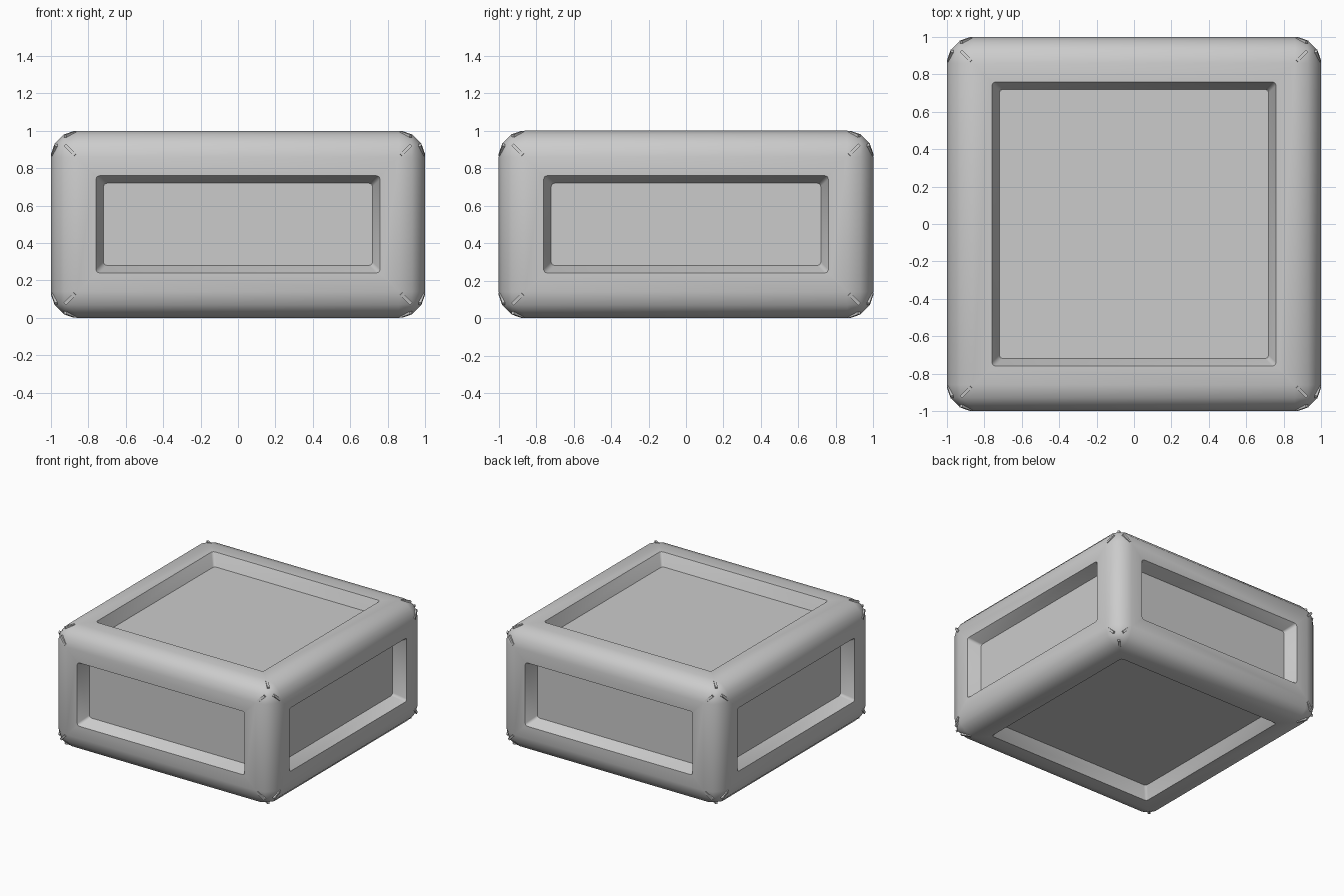
import bpy
import bmesh
from itertools import product
from mathutils import Matrix, Vector

if "Cube" in bpy.data.objects:
    bpy.data.objects.remove(bpy.data.objects["Cube"], do_unlink=True)

HALF = Vector((1, 1, 0.5))
RADIUS = 0.14

grey = bpy.data.materials.new("light grey")
grey.use_nodes = True
grey.diffuse_color = (0.6, 0.6, 0.6, 1)
grey.node_tree.nodes["Principled BSDF"].inputs["Base Color"].default_value = (0.6, 0.6, 0.6, 1)


def add_object(name, bm, smooth_angle=None):
    bmesh.ops.recalc_face_normals(bm, faces=bm.faces[:])
    mesh = bpy.data.meshes.new(name)
    bm.to_mesh(mesh)
    bm.free()
    mesh.materials.append(grey)
    obj = bpy.data.objects.new(name, mesh)
    obj.location.z = HALF.z
    bpy.context.collection.objects.link(obj)
    if smooth_angle:
        bpy.ops.object.select_all(action='DESELECT')
        obj.select_set(True)
        bpy.context.view_layer.objects.active = obj
        bpy.ops.object.shade_smooth_by_angle(angle=smooth_angle)
    return obj


# Rounded block with a recessed panel in each side
bm = bmesh.new()
bmesh.ops.create_cube(bm, size=2)
bmesh.ops.scale(bm, vec=HALF, verts=bm.verts[:])
bmesh.ops.bevel(bm, geom=bm.edges[:], offset=RADIUS, segments=3, profile=0.5,
                affect='EDGES', clamp_overlap=True)
panels = sorted(bm.faces, key=lambda f: f.calc_area())[-6:]
bmesh.ops.inset_individual(bm, faces=panels, thickness=0.1, use_even_offset=True)
walls = bmesh.ops.inset_individual(bm, faces=panels, thickness=0.04, depth=-0.1,
                                   use_even_offset=True)["faces"]
# Slightly rounded recess corners
wall_set = set(walls)
corners = [e for e in bm.edges if all(f in wall_set for f in e.link_faces)]
bmesh.ops.bevel(bm, geom=corners, offset=0.018, segments=2, profile=0.5, affect='EDGES')
add_object("block", bm, 0.7)

# Small diagonal ribs, one on each face at every rounded corner
bm = bmesh.new()
for signs in product((-1, 1), repeat=3):
    for axis in range(3):
        normal = Vector((0, 0, 0))
        normal[axis] = signs[axis]
        outward = Vector(signs) - normal
        along = (outward.normalized() - normal * 0.25).normalized()
        side = normal.cross(along).normalized()
        up = along.cross(side)
        centre = Vector([s * h for s, h in zip(signs, HALF)]) - outward * 0.103 - normal * 0.02
        basis = Matrix((along, side, up)).transposed().to_4x4()
        size = Matrix.Diagonal((0.078, 0.018, 0.02, 1))
        bmesh.ops.create_cube(bm, size=1, matrix=Matrix.Translation(centre) @ basis @ size)
add_object("corner_ribs", bm)
